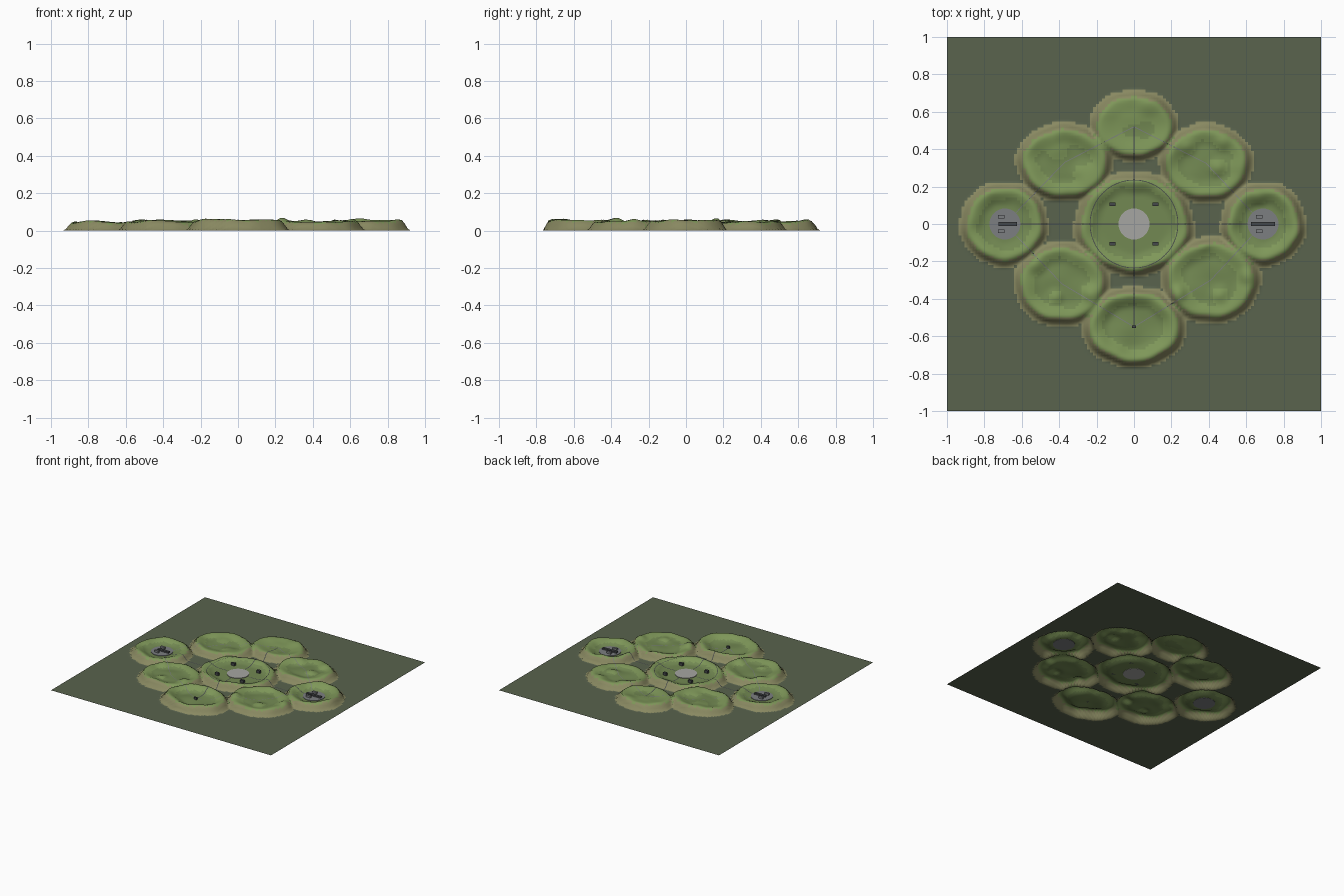
import bpy, bmesh, math
from mathutils import noise, Vector

if "Cube" in bpy.data.objects:
    bpy.data.objects.remove(bpy.data.objects["Cube"])


def material(name, rgb):
    m = bpy.data.materials.new(name)
    m.diffuse_color = (*rgb, 1)
    m.use_nodes = True
    m.node_tree.nodes["Principled BSDF"].inputs["Base Color"].default_value = m.diffuse_color
    return m


GROUND = material("ground_green", (0.10, 0.125, 0.075))
GRASS = material("grass", (0.17, 0.25, 0.085))
LIGHT = material("light_grass", (0.21, 0.31, 0.10))
DIRT = material("dirt_slope", (0.25, 0.25, 0.12))
STONE = material("pale_stone", (0.38, 0.38, 0.36))
METAL = material("grey_metal", (0.2, 0.21, 0.22))
DARK = material("dark_metal", (0.06, 0.065, 0.07))

# Islands: centre x, y, radius x, y, floor height, rim height
ISLANDS = [
    (0.00, 0.00, 0.315, 0.275, 0.020, 0.048),
    (-0.695, 0.00, 0.23, 0.222, 0.020, 0.048),
    (0.69, 0.00, 0.222, 0.222, 0.020, 0.055),
    (0.00, 0.525, 0.232, 0.185, 0.042, 0.050),
    (0.00, -0.55, 0.272, 0.212, 0.022, 0.056),
    (-0.37, 0.33, 0.255, 0.205, 0.030, 0.052),
    (0.385, 0.325, 0.245, 0.208, 0.028, 0.048),
    (-0.385, -0.32, 0.25, 0.22, 0.028, 0.047),
    (0.41, -0.30, 0.262, 0.225, 0.028, 0.050),
]
# Mounds on the island floors: x, y, radius, height
MOUNDS = [
    (0.29, 0.41, 0.06, 0.018), (0.47, 0.43, 0.06, 0.015), (0.45, 0.30, 0.07, 0.018),
    (-0.52, -0.22, 0.07, 0.015), (-0.42, -0.39, 0.06, 0.018), (-0.24, -0.37, 0.06, 0.016),
    (0.24, -0.37, 0.06, 0.018), (0.46, -0.38, 0.07, 0.018), (0.37, -0.10, 0.06, 0.012),
    (0.60, -0.28, 0.06, 0.016), (-0.42, 0.42, 0.10, 0.014), (-0.27, 0.28, 0.08, 0.014),
    (0.66, 0.13, 0.06, 0.012), (0.07, 0.63, 0.08, 0.010),
]


def smooth(a, b, t):
    t = min(max((t - a) / (b - a), 0), 1)
    return t * t * (3 - 2 * t)


def height(x, y):
    h = 0.0
    for cx, cy, rx, ry, floor, rim in ISLANDS:
        dx, dy = x - cx, y - cy
        d = math.hypot(dx / rx, dy / ry)
        a = math.atan2(dy, dx)
        d += 0.012 * math.sin(5 * a + cx * 9) + 0.008 * math.sin(9 * a + cy * 7)
        t = (1 - d) * (rx + ry) / 2
        if t <= 0:
            continue
        n = noise.noise(Vector((x * 7, y * 7, 3.1)))
        r = rim + 0.014 * n
        f = floor + (0.012 * n if floor > 0.021 else 0)
        top = r + (f - r) * smooth(0.045, 0.13, t)
        if floor > 0.021 or t < 0.12:
            for mx, my, mr, mh in MOUNDS:
                top += mh * (1 - smooth(0, mr, math.hypot(x - mx, y - my)))
        h = max(h, top * smooth(-0.008, 0.042, t))
    return h


def finish(bm, name, mats):
    me = bpy.data.meshes.new(name)
    bm.to_mesh(me)
    bm.free()
    for m in mats:
        me.materials.append(m)
    ob = bpy.data.objects.new(name, me)
    bpy.context.collection.objects.link(ob)
    return ob


# Terrain sheet
bm = bmesh.new()
bmesh.ops.create_grid(bm, x_segments=128, y_segments=128, size=1)
for v in bm.verts:
    v.co.z = height(v.co.x, v.co.y)
bm.normal_update()
for f in bm.faces:
    f.smooth = True
    hi = max(v.co.z for v in f.verts)
    if hi < 0.001:
        f.material_index = 0
    elif min(v.co.z for v in f.verts) < 0.012 or f.normal.z < 0.72:
        f.material_index = 3
    else:
        f.material_index = 2 if hi > 0.038 else 1
finish(bm, "terrain", [GROUND, GRASS, LIGHT, DIRT])


# Thin paths draped over the terrain
def path(name, pts, width, mat):
    bm = bmesh.new()
    for (x0, y0), (x1, y1) in zip(pts, pts[1:]):
        length = math.hypot(x1 - x0, y1 - y0)
        nx, ny = -(y1 - y0) / length * width / 2, (x1 - x0) / length * width / 2
        steps = max(1, round(length / 0.016))
        prev = None
        for i in range(steps + 1):
            x, y = x0 + (x1 - x0) * i / steps, y0 + (y1 - y0) * i / steps
            z = height(x, y) + 0.0015
            cur = [bm.verts.new((x - nx, y - ny, z)), bm.verts.new((x + nx, y + ny, z))]
            if prev:
                bm.faces.new((prev[0], cur[0], cur[1], prev[1]))
            prev = cur
    finish(bm, name, [mat])


path("cross_path_x", [(-0.69, 0), (0.69, 0)], 0.006, DARK)
path("cross_path_y", [(0, -0.55), (0, 0.52)], 0.006, DARK)
path("outer_path", [(-0.69, 0), (-0.385, -0.32), (0, -0.55), (0.41, -0.30), (0.69, 0),
                    (0.385, 0.325), (0, 0.52), (-0.37, 0.33), (-0.69, 0)], 0.004, METAL)
path("centre_ring", [(0.235 * math.cos(i * math.pi / 24), 0.235 * math.sin(i * math.pi / 24))
                     for i in range(49)], 0.004, DARK)


# Landing discs
def disc(name, x, y, r, mat):
    bpy.ops.mesh.primitive_cylinder_add(vertices=32, radius=r, depth=0.006, location=(x, y, 0.021))
    ob = bpy.context.object
    ob.name = name
    ob.data.materials.append(mat)


def box(name, x, y, sx, sy, sz, mat):
    z = height(x, y)
    bpy.ops.mesh.primitive_cube_add(size=1, location=(x, y, z + sz / 2), scale=(sx, sy, sz))
    ob = bpy.context.object
    ob.name = name
    ob.data.materials.append(mat)


disc("centre_disc", 0, 0, 0.083, STONE)
for side, x in (("left", -0.69), ("right", 0.69)):
    disc(side + "_base_disc", x, 0, 0.083, METAL)
    box(side + "_barrier", x + (0.015 if x < 0 else 0), 0, 0.10 if x < 0 else 0.13, 0.02, 0.016, DARK)
    for s in (-1, 1):
        box(side + "_crate", x - 0.02, 0.039 * s, 0.036, 0.017, 0.02, METAL)

# Cover blocks around the centre and on the front island
for sx in (-1, 1):
    for sy in (-1, 1):
        box("cover_block", 0.115 * sx, 0.105 * sy, 0.03, 0.018, 0.022, DARK)
box("front_block", 0, -0.55, 0.024, 0.014, 0.018, DARK)
